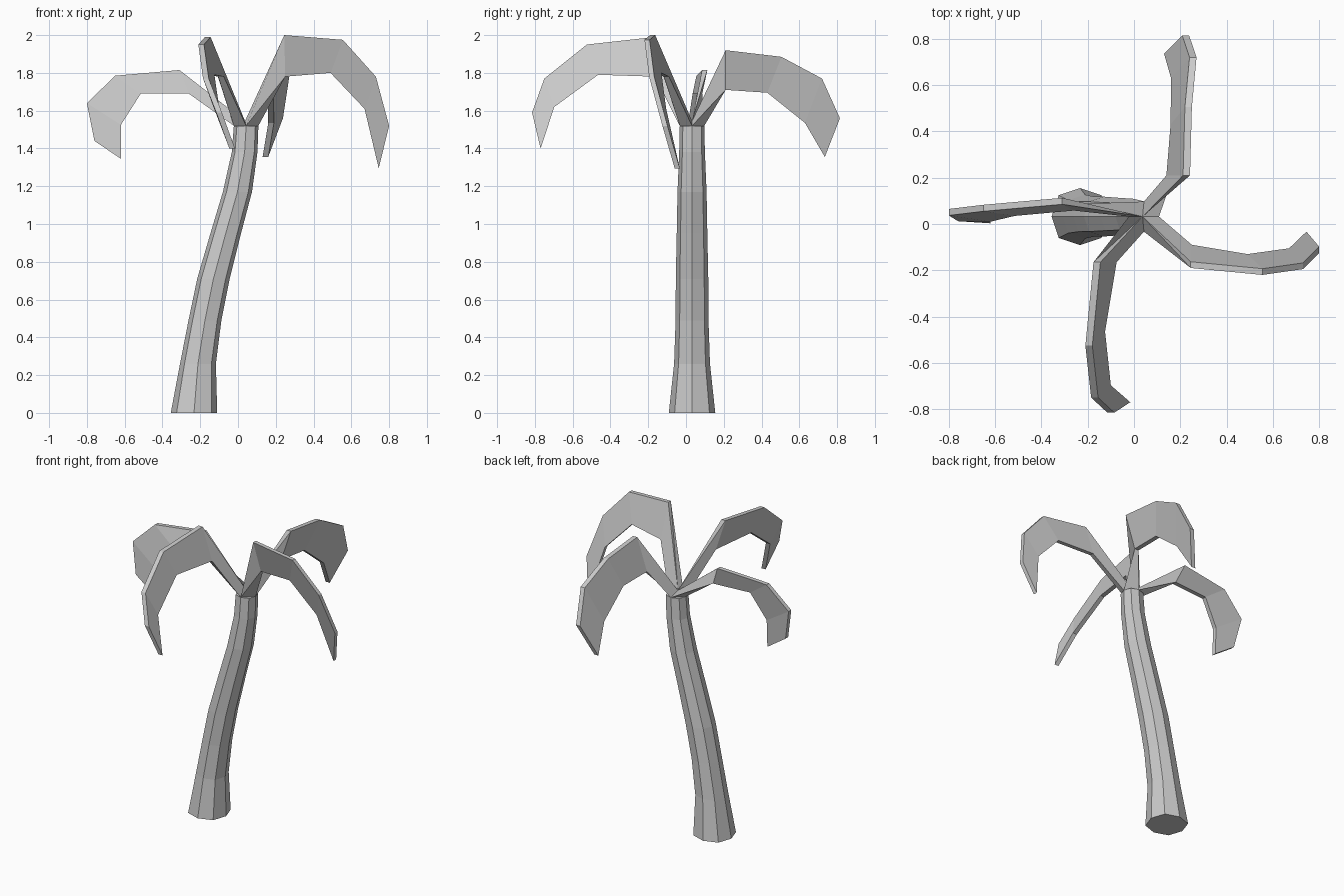
import bpy, bmesh, math
from mathutils import Vector

if "Cube" in bpy.data.objects:
    bpy.data.objects.remove(bpy.data.objects["Cube"])


def finish(name, bm):
    bmesh.ops.remove_doubles(bm, verts=bm.verts[:], dist=0.001)
    bmesh.ops.recalc_face_normals(bm, faces=bm.faces[:])
    mesh = bpy.data.meshes.new(name)
    bm.to_mesh(mesh)
    bm.free()
    obj = bpy.data.objects.new(name, mesh)
    bpy.context.collection.objects.link(obj)


def loft(name, rings):
    """Skin closed rings of equal length and cap both ends."""
    bm = bmesh.new()
    loops = [[bm.verts.new(p) for p in ring] for ring in rings]
    n = len(loops[0])
    for a, b in zip(loops, loops[1:]):
        for i in range(n):
            j = (i + 1) % n
            bm.faces.new((a[i], a[j], b[j], b[i]))
    bm.faces.new(loops[0])
    bm.faces.new(loops[-1])
    finish(name, bm)


# Leaning eight-sided trunk: (centre x, z, radius)
CY = 0.032


def trunk_ring(cx, z, r):
    ring = []
    for i in range(8):
        a = i * math.pi / 4
        k = r * (1.06 if i % 2 else 1.0)
        ring.append((cx + k * math.cos(a), CY + k * math.sin(a), z))
    return ring


trunk = [(-.233, 0, .123), (-.212, .26, .095), (-.175, .49, .087), (-.13, .71, .086),
         (-.065, .95, .081), (-.003, 1.17, .077), (.035, 1.38, .068), (.043, 1.52, .065)]
loft("trunk", [trunk_ring(*t) for t in trunk])

# Fronds: each springs from one quarter of the trunk top
crown = Vector((.037, CY, 1.545))
rim = {"+x": (.108, CY, 1.52), "+y": (.043, CY + .065, 1.52),
       "-x": (-.022, CY, 1.52), "-y": (.043, CY - .065, 1.52)}


def frond(name, side_a, side_b, thickness, stations):
    """Stations hold upper and lower edge points of side a; side b is offset by thickness."""
    t = Vector(thickness)
    rings = [[crown, crown, rim[side_b], rim[side_a]]]
    for up, low in stations:
        u, l = Vector(up), Vector(low)
        rings.append([u, u + t, l + t, l])
    loft(name, rings)


frond("right_frond", "-y", "+x", (0, .027, 0), [
    ((.245, -.19, 2.0), (.25, -.117, 1.78)),
    ((.555, -.22, 1.975), (.49, -.157, 1.80)),
    ((.73, -.195, 1.78), (.67, -.132, 1.61)),
    ((.80, -.125, 1.52), (.745, -.06, 1.295))])

frond("back_frond", "+y", "+x", (.03, 0, 0), [
    ((.212, .21, 1.92), (.14, .21, 1.71)),
    ((.22, .505, 1.885), (.158, .43, 1.695)),
    ((.24, .72, 1.77), (.16, .63, 1.535)),
    ((.208, .815, 1.56), (.13, .735, 1.355))])

frond("left_frond", "-x", "+y", (0, .028, 0), [
    ((-.31, .085, 1.815), (-.26, .058, 1.69)),
    ((-.65, .055, 1.785), (-.515, .035, 1.69)),
    ((-.80, .037, 1.64), (-.62, .01, 1.525)),
    ((-.76, .012, 1.44), (-.62, .003, 1.345))])

frond("front_frond", "-x", "-y", (.03, 0, 0), [
    ((-.175, -.165, 1.99), (-.105, -.165, 1.78)),
    ((-.21, -.525, 1.95), (-.155, -.465, 1.79)),
    ((-.185, -.75, 1.77), (-.13, -.697, 1.62)),
    ((-.115, -.815, 1.59), (-.046, -.77, 1.40))])
